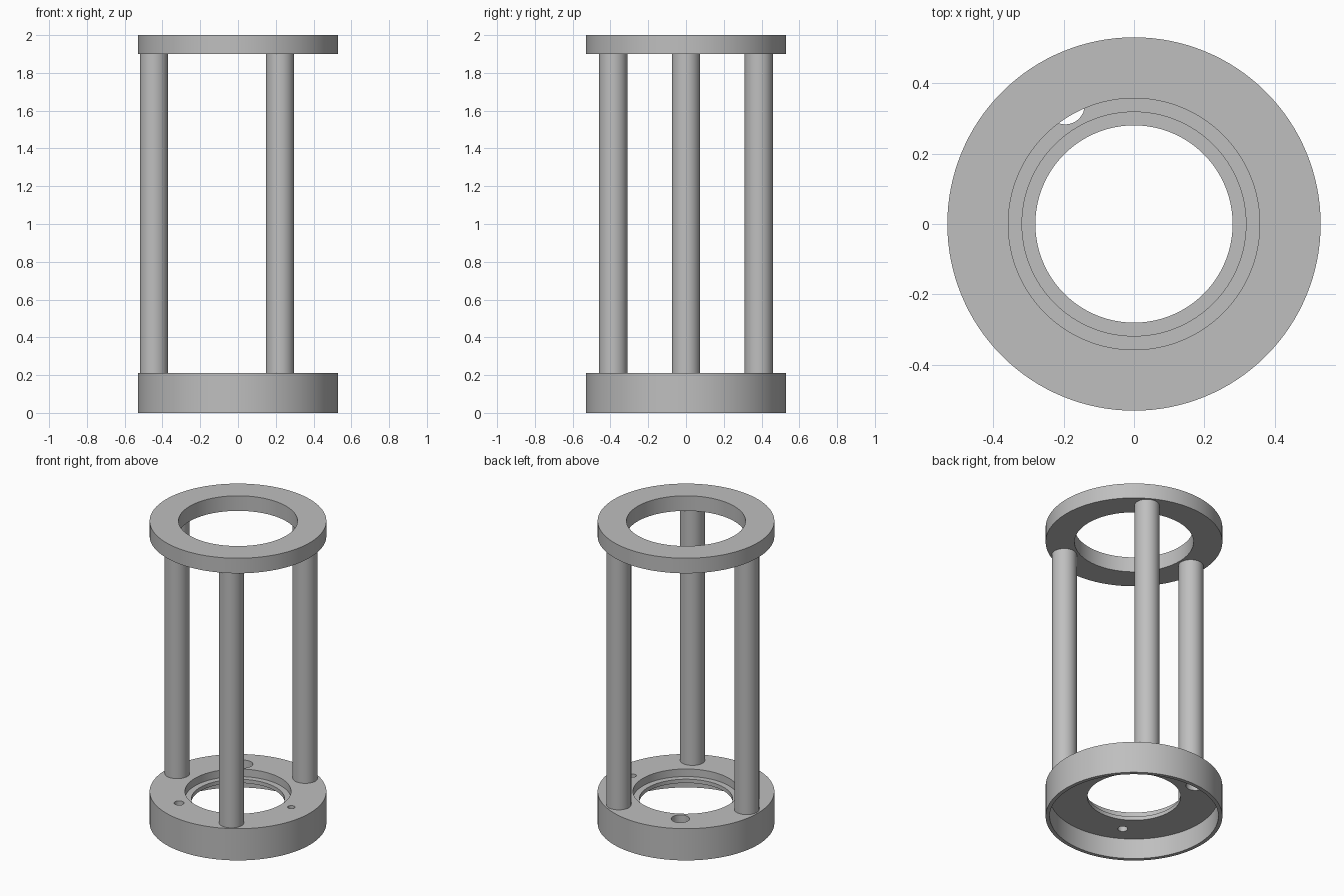
import bpy
import bmesh
from math import cos, sin, radians, tau
from mathutils import Vector

cube = bpy.data.objects.get("Cube")
if cube:
    bpy.data.objects.remove(cube, do_unlink=True)

# Single plain grey material
grey = bpy.data.materials.new("plain_grey")
grey.use_nodes = True
colour = (0.52, 0.52, 0.52, 1)
grey.diffuse_color = colour
grey.node_tree.nodes["Principled BSDF"].inputs["Base Color"].default_value = colour


def add_object(name, bm):
    bmesh.ops.recalc_face_normals(bm, faces=bm.faces)
    mesh = bpy.data.meshes.new(name)
    bm.to_mesh(mesh)
    bm.free()
    mesh.materials.append(grey)
    obj = bpy.data.objects.new(name, mesh)
    bpy.context.collection.objects.link(obj)
    return obj


def lathe(name, profile, steps=128):
    """Revolve a closed (radius, height) profile around z."""
    bm = bmesh.new()
    verts = [bm.verts.new((r, 0, z)) for r, z in profile]
    edges = [bm.edges.new((v, verts[i - 1])) for i, v in enumerate(verts)]
    bmesh.ops.spin(bm, geom=verts + edges, axis=(0, 0, 1), cent=(0, 0, 0),
                   angle=tau, steps=steps)
    bmesh.ops.remove_doubles(bm, verts=bm.verts, dist=0.0001)
    return add_object(name, bm)


def cylinder(name, radius, ring_radius, angle, bottom, top, segments=48):
    """Upright cylinder placed on a circle around z."""
    bm = bmesh.new()
    bmesh.ops.create_cone(bm, cap_ends=True, segments=segments, radius1=radius,
                          radius2=radius, depth=top - bottom)
    a = radians(angle)
    offset = Vector((ring_radius * cos(a), ring_radius * sin(a), (bottom + top) / 2))
    bmesh.ops.translate(bm, verts=bm.verts, vec=offset)
    return add_object(name, bm)


def activate(obj):
    bpy.ops.object.select_all(action='DESELECT')
    obj.select_set(True)
    bpy.context.view_layer.objects.active = obj


OUTER, BASE_TOP, RING_BOTTOM, RING_TOP = 0.53, 0.21, 1.9, 2.0

# Top ring
top_ring = lathe("top_ring", [(0.357, RING_BOTTOM), (OUTER, RING_BOTTOM),
                              (OUTER, RING_TOP), (0.357, RING_TOP)])

# Base: stepped bore above, wide recess below
base = lathe("base_ring", [(OUTER, 0), (OUTER, BASE_TOP), (0.318, BASE_TOP),
                           (0.318, 0.16), (0.28, 0.16), (0.28, 0.135),
                           (0.506, 0.135), (0.506, 0)])

# Three through holes of different sizes in the base
for angle, radius in ((0, 0.022), (120, 0.055), (240, 0.03)):
    cutter = cylinder("hole_cutter", radius, 0.39, angle, 0.05, 0.3, 32)
    cutter.hide_render = True
    cut = base.modifiers.new("hole", 'BOOLEAN')
    cut.operation = 'DIFFERENCE'
    cut.solver = 'EXACT'
    cut.object = cutter
    activate(base)
    bpy.ops.object.modifier_apply(modifier=cut.name)
    bpy.data.objects.remove(cutter, do_unlink=True)

# Three columns between base and top ring
columns = [cylinder(name, 0.075, 0.445, angle, BASE_TOP, RING_BOTTOM)
           for name, angle in (("right_column", 180), ("back_left_column", 60),
                               ("front_left_column", 300))]

# Smooth round walls, crisp rims
for obj in [top_ring, base] + columns:
    activate(obj)
    bpy.ops.object.shade_smooth_by_angle(angle=radians(30))
